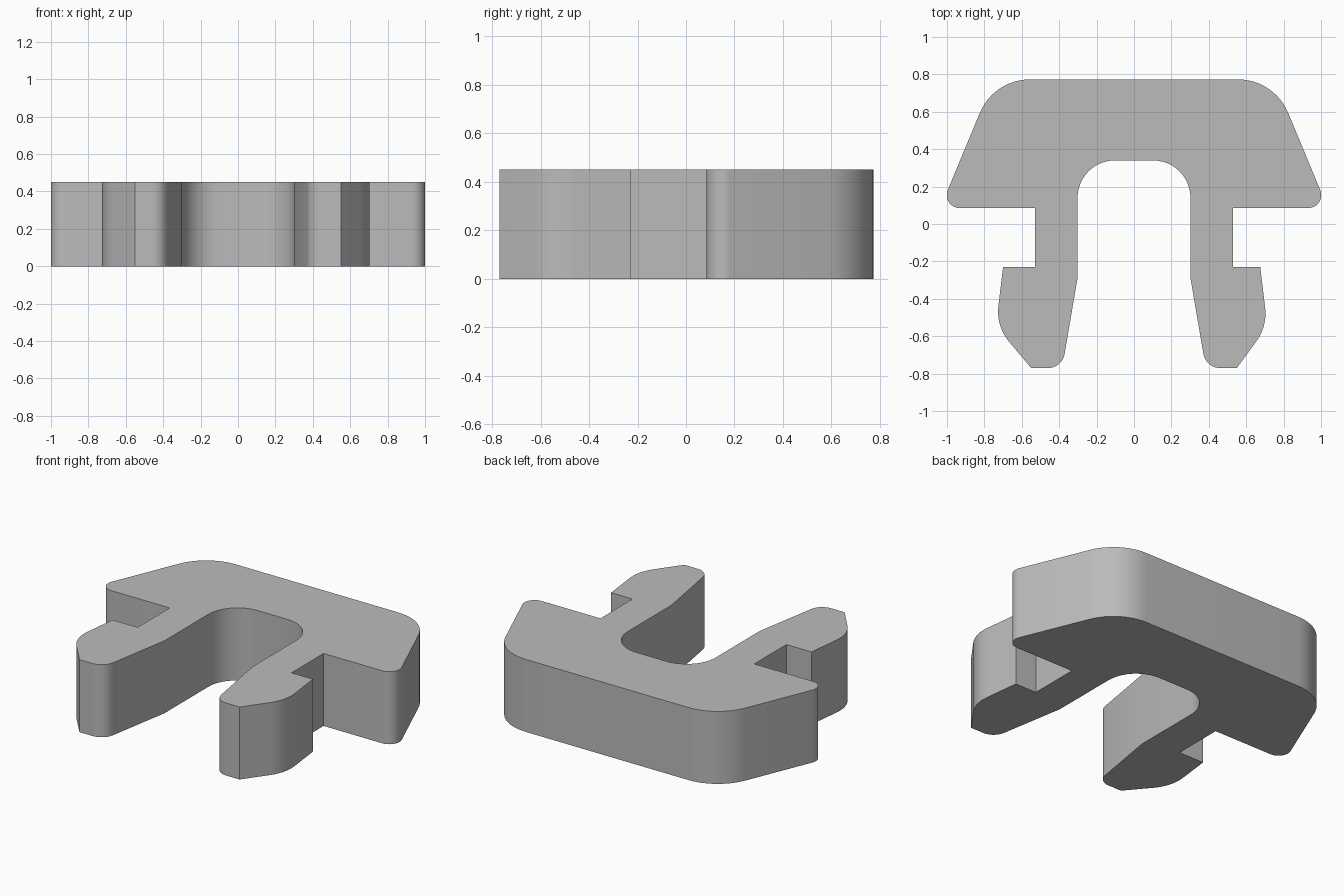
import bpy
import bmesh
from mathutils import Vector

HEIGHT = 0.45

cube = bpy.data.objects.get("Cube")
if cube:
    bpy.data.objects.remove(cube, do_unlink=True)


def half_profile(barb):
    """Corners (x, y, radius) of one half; barb shifts the hook outwards."""
    return [
        (0.75, 0.773, 0.29), (1.036, 0.085, 0.07),        # sloped shoulder
        (0.528, 0.085, 0), (0.528, -0.23, 0),             # neck of the leg
        (0.675 + barb, -0.23, 0), (0.713 + barb, -0.546, 0.25),  # barb
        (0.55, -0.77, 0), (0.384, -0.77, 0.09),           # leg tip
        (0.302, -0.29, 0), (0.302, 0.34, 0.2),            # inner slot
    ]


def round_corners(corners, steps=12):
    """Replace each corner that has a radius with a tangent arc."""
    points = []
    for i, (x, y, radius) in enumerate(corners):
        corner = Vector((x, y))
        if not radius:
            points.append(corner)
            continue
        a = (Vector(corners[i - 1][:2]) - corner).normalized()
        b = (Vector(corners[(i + 1) % len(corners)][:2]) - corner).normalized()
        half = a.angle(b) / 2
        from math import tan, sin
        start = corner + a * radius / tan(half)
        end = corner + b * radius / tan(half)
        centre = corner + (a + b).normalized() * radius / sin(half)
        for k in range(steps + 1):
            arm = (start - centre).normalized().slerp((end - centre).normalized(), k / steps)
            points.append(centre + arm * radius)
    return points


# Outline of the whole clip: one half, then the other half mirrored
left = half_profile(0)
right = [(-x, y, r) for x, y, r in reversed(half_profile(0.025))]
outline = round_corners(left + right)

# Extrude the outline into a plate
bm = bmesh.new()
base = bm.faces.new([bm.verts.new((p.x, p.y, 0)) for p in outline])
result = bmesh.ops.extrude_face_region(bm, geom=[base], use_keep_orig=True)
top = [v for v in result["geom"] if isinstance(v, bmesh.types.BMVert)]
bmesh.ops.translate(bm, verts=top, vec=(0, 0, HEIGHT))
bmesh.ops.recalc_face_normals(bm, faces=bm.faces[:])
mesh = bpy.data.meshes.new("snap_clip")
bm.to_mesh(mesh)
bm.free()

clip = bpy.data.objects.new("snap_clip", mesh)
bpy.context.collection.objects.link(clip)

# Plain grey finish
grey = bpy.data.materials.new("grey plastic")
grey.use_nodes = True
grey.diffuse_color = (0.5, 0.5, 0.5, 1)
grey.node_tree.nodes["Principled BSDF"].inputs["Base Color"].default_value = grey.diffuse_color
mesh.materials.append(grey)

# Smooth arcs, crisp edges
bpy.ops.object.select_all(action="DESELECT")
clip.select_set(True)
bpy.context.view_layer.objects.active = clip
bpy.ops.object.shade_smooth_by_angle(angle=0.35)
